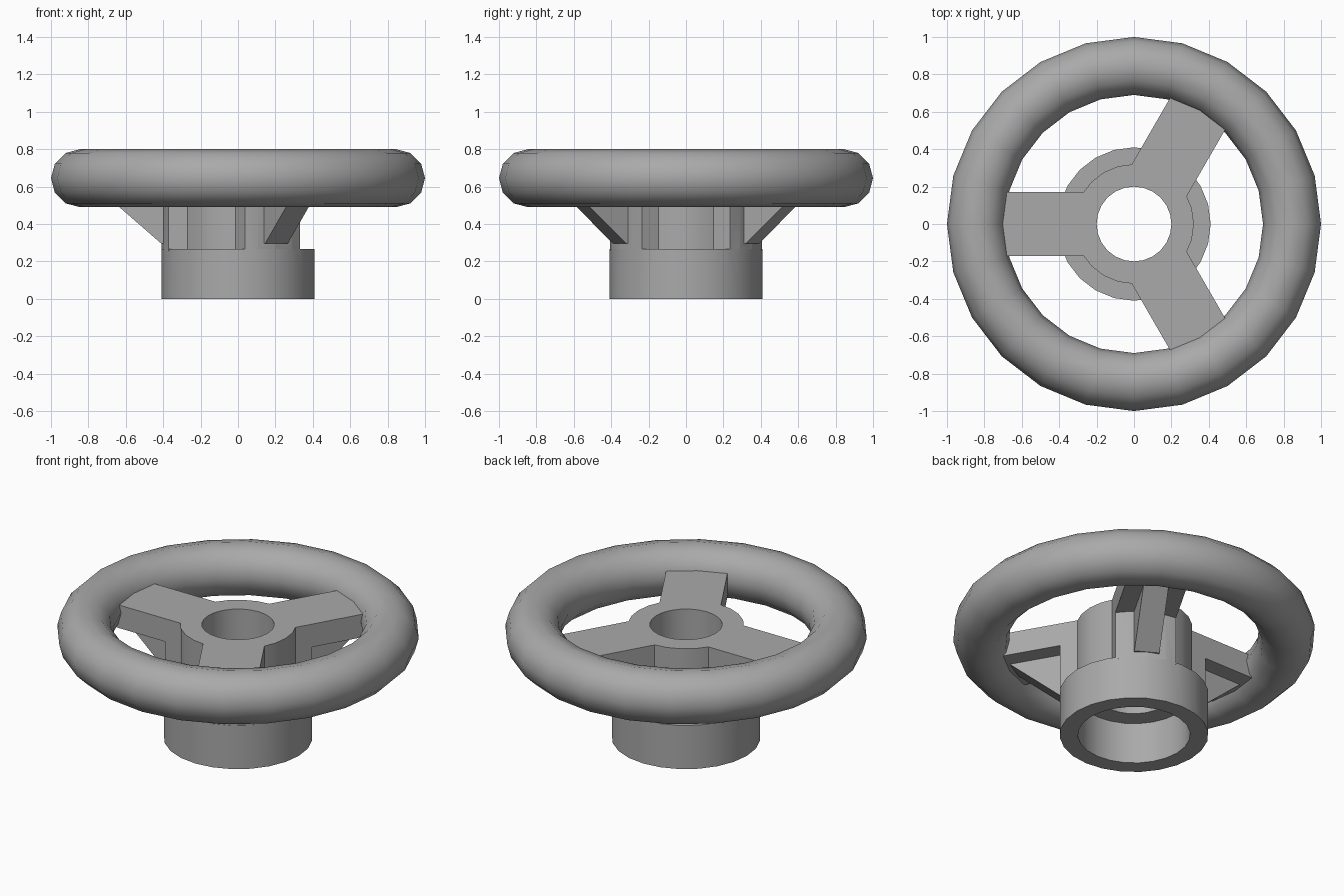
import bpy, bmesh
from math import sin, cos, pi, radians
from mathutils import Matrix, Vector

cube = bpy.data.objects.get("Cube")
if cube:
    bpy.data.objects.remove(cube, do_unlink=True)

# Single grey material
grey = bpy.data.materials.new("plain_grey")
grey.use_nodes = True
colour = (0.4, 0.4, 0.4, 1)
grey.diffuse_color = colour
grey.node_tree.nodes["Principled BSDF"].inputs["Base Color"].default_value = colour


def finish(name, bm):
    bmesh.ops.recalc_face_normals(bm, faces=bm.faces)
    mesh = bpy.data.meshes.new(name)
    bm.to_mesh(mesh)
    bm.free()
    obj = bpy.data.objects.new(name, mesh)
    bpy.context.collection.objects.link(obj)
    mesh.materials.append(grey)
    return obj


def lathe(name, profile, steps=24):
    """Spin a closed (radius, height) profile about z."""
    bm = bmesh.new()
    rings = [[bm.verts.new((r * cos(2 * pi * i / steps), r * sin(2 * pi * i / steps), z))
              for r, z in profile] for i in range(steps)]
    n = len(profile)
    for i in range(steps):
        a, b = rings[i], rings[(i + 1) % steps]
        for j in range(n):
            k = (j + 1) % n
            bm.faces.new((a[j], b[j], b[k], a[k]))
    return finish(name, bm)


def prism(name, points, offset, turn):
    """Extrude a flat outline by an offset, then turn it about z."""
    bm = bmesh.new()
    face = bm.faces.new([bm.verts.new(p) for p in points])
    moved = bmesh.ops.extrude_face_region(bm, geom=[face])["geom"]
    bmesh.ops.translate(bm, vec=Vector(offset),
                        verts=[v for v in moved if isinstance(v, bmesh.types.BMVert)])
    bmesh.ops.transform(bm, matrix=Matrix.Rotation(turn, 4, "Z"), verts=bm.verts)
    return finish(name, bm)


def smooth(obj):
    bpy.ops.object.select_all(action="DESELECT")
    obj.select_set(True)
    bpy.context.view_layer.objects.active = obj
    bpy.ops.object.shade_smooth_by_angle(angle=radians(35))


# Round grip rim
rim = lathe("rim", [(0.845 + 0.155 * cos(pi * k / 6), 0.645 + 0.155 * sin(pi * k / 6))
                    for k in range(12)])

# Stepped hub with a wide socket below and a narrow bore above
hub = lathe("hub_with_spokes", [(0.41, 0), (0.41, 0.265), (0.32, 0.265), (0.32, 0.69),
                                (0.2, 0.69), (0.2, 0.25), (0.31, 0.25), (0.31, 0)])

# Three spokes, each a flat arm, a curved column and a sloping rib
HALF, RIB, TOP, UNDER = 0.17, 0.07, 0.69, 0.55
parts = []
for turn in (pi / 3, pi, -pi / 3):
    arm = [(0.22, -HALF, UNDER), (0.76, -HALF, UNDER), (0.76, HALF, UNDER), (0.22, HALF, UNDER)]
    parts.append(prism("spoke_arm", arm, (0, 0, TOP - UNDER), turn))
    r, base = 0.408, 0.255
    edge = (r * r - HALF * HALF) ** 0.5
    column = [(0.22, -HALF, base), (edge, -HALF, base)]
    column += [(r * cos(a), r * sin(a), base) for a in (-pi / 12, 0, pi / 12)]
    column += [(edge, HALF, base), (0.22, HALF, base)]
    parts.append(prism("spoke_column", column, (0, 0, 0.6 - base), turn))
    rib = [(x, -RIB, z) for x, z in
           ((0.35, 0.295), (0.41, 0.295), (0.71, 0.556), (0.71, 0.6), (0.35, 0.6))]
    parts.append(prism("spoke_rib", rib, (0, 2 * RIB, 0), turn))

# Merge the spokes into the hub as one casting
bpy.context.view_layer.objects.active = hub
for part in parts:
    mod = hub.modifiers.new("join", "BOOLEAN")
    mod.operation, mod.solver, mod.object = "UNION", "EXACT", part
    bpy.ops.object.modifier_apply(modifier=mod.name)
    bpy.data.objects.remove(part, do_unlink=True)

for obj in (rim, hub):
    smooth(obj)
